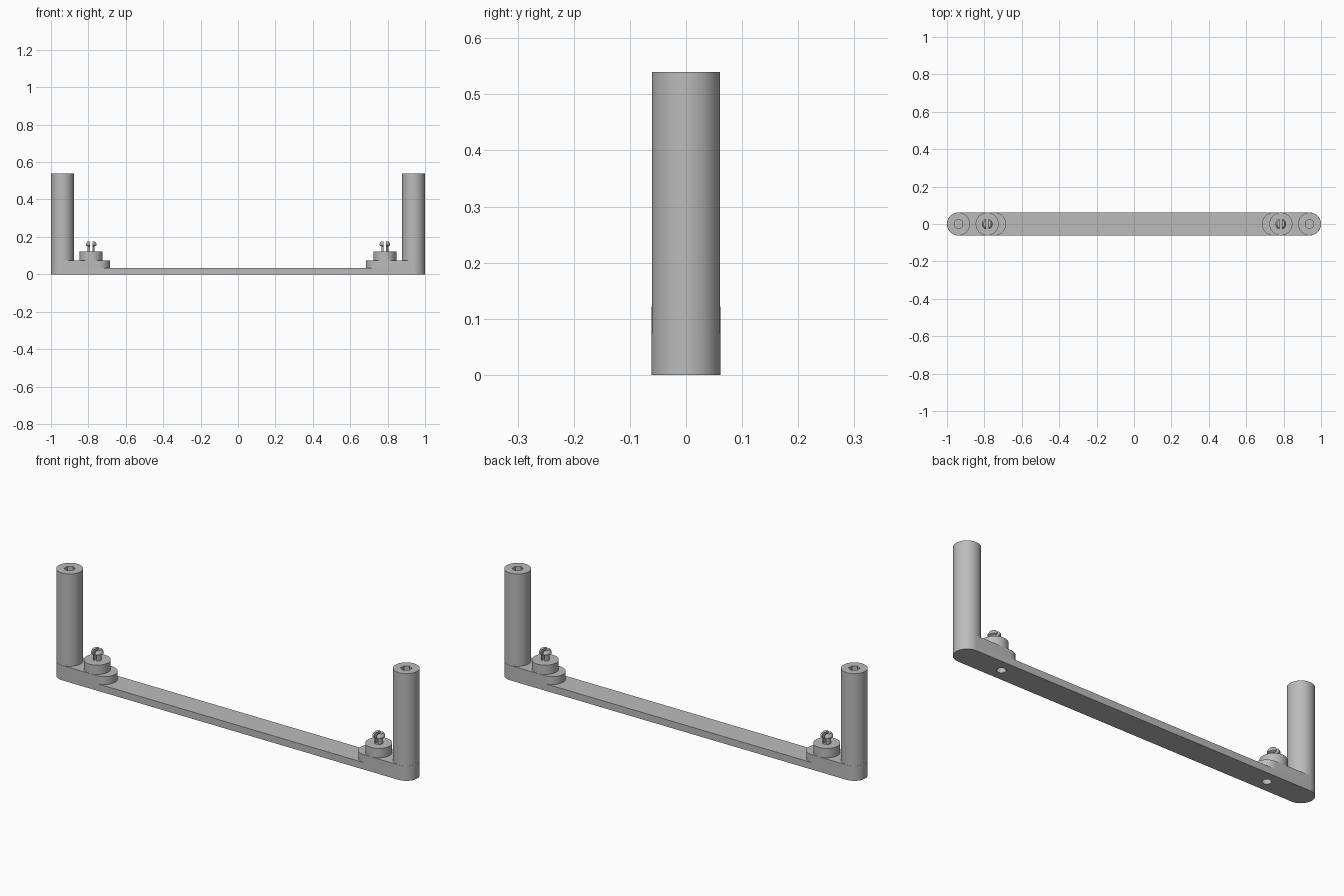
import bpy, bmesh
from math import cos, sin, pi, radians

cube = bpy.data.objects.get("Cube")
if cube:
    bpy.data.objects.remove(cube, do_unlink=True)

grey = bpy.data.materials.new("mid_grey")
grey.use_nodes = True
colour = (0.5, 0.5, 0.5, 1)
grey.diffuse_color = colour
grey.node_tree.nodes["Principled BSDF"].inputs["Base Color"].default_value = colour

R = 0.0615            # common rounding radius
POST_X = 1 - R
BOSS_X = 0.785
PAD_X = 0.746
BAR_TOP, PAD_TOP, BOSS_TOP, POST_TOP = 0.035, 0.075, 0.122, 0.54


def arc(cx, r, start, end, n):
    """Points on an arc around (cx, 0)."""
    return [(cx + r * cos(start + (end - start) * i / n),
             r * sin(start + (end - start) * i / n)) for i in range(n + 1)]


def ring(cx, r, n, turn=0):
    return arc(cx, r, turn, turn + 2 * pi, n)[:-1]


def slot_shape(x0, x1, r):
    """Stadium outline running from x0 to x1."""
    return arc(x1, r, -pi / 2, pi / 2, 32) + arc(x0, r, pi / 2, 3 * pi / 2, 32)


def loft(name, layers):
    """Solid through a stack of (outline, height) layers."""
    bm = bmesh.new()
    rows = [[bm.verts.new((x, y, z)) for x, y in pts] for pts, z in layers]
    n = len(rows[0])
    for a, b in zip(rows, rows[1:]):
        for i in range(n):
            j = (i + 1) % n
            bm.faces.new((a[i], a[j], b[j], b[i]))
    bm.faces.new(rows[0][::-1])
    bm.faces.new(rows[-1])
    mesh = bpy.data.meshes.new(name)
    bm.to_mesh(mesh)
    bm.free()
    mesh.materials.append(grey)
    obj = bpy.data.objects.new(name, mesh)
    bpy.context.collection.objects.link(obj)
    return obj


def extrude(name, pts, z0, z1):
    return loft(name, [(pts, z0), (pts, z1)])


def cut(obj, cutter):
    """Subtract the cutter and apply the result."""
    mod = obj.modifiers.new("cut", "BOOLEAN")
    mod.operation, mod.solver, mod.object = "DIFFERENCE", "EXACT", cutter
    bpy.context.view_layer.objects.active = obj
    bpy.ops.object.modifier_apply(modifier=mod.name)


def discard(obj):
    bpy.data.objects.remove(obj, do_unlink=True)


# Long base bar with rounded ends
bar = extrude("base_bar", slot_shape(-POST_X, POST_X, R), 0, BAR_TOP)
parts = [bar]

for side, s in (("left", 1), ("right", -1)):
    # Raised pad under the post and boss
    ends = sorted((s * PAD_X, s * POST_X))
    pad = extrude(side + "_pad", slot_shape(*ends, R), BAR_TOP, PAD_TOP)

    # Blind hole in the underside
    drill = extrude("drill", ring(s * PAD_X, 0.021, 24), -0.02, 0.06)
    cut(bar, drill)
    cut(pad, drill)
    discard(drill)

    # Upright post with a hexagonal socket
    post = extrude(side + "_post", ring(s * POST_X, R - 0.0005, 64), PAD_TOP, POST_TOP)
    socket = extrude("socket", ring(s * POST_X, 0.026, 6, pi / 2), POST_TOP - 0.1, POST_TOP + 0.02)
    cut(post, socket)
    discard(socket)

    # Round boss
    boss = extrude(side + "_boss", ring(s * BOSS_X, R, 64), PAD_TOP, BOSS_TOP)

    # Split snap pin with a barbed head
    profile = ((0.019, BOSS_TOP), (0.019, 0.15), (0.029, 0.155),
               (0.029, 0.163), (0.021, 0.175))
    pin = loft(side + "_snap_pin", [(ring(s * BOSS_X, r, 32), z) for r, z in profile])
    x0, x1 = s * BOSS_X - 0.007, s * BOSS_X + 0.007
    slit = extrude("slit", [(x0, -0.1), (x1, -0.1), (x1, 0.1), (x0, 0.1)], BOSS_TOP + 0.001, 0.2)
    cut(pin, slit)
    discard(slit)
    parts += [pad, post, boss, pin]

# Smooth curved walls, crisp rims
bpy.ops.object.select_all(action="DESELECT")
for obj in parts:
    obj.select_set(True)
bpy.context.view_layer.objects.active = bar
bpy.ops.object.shade_smooth_by_angle(angle=radians(30))
